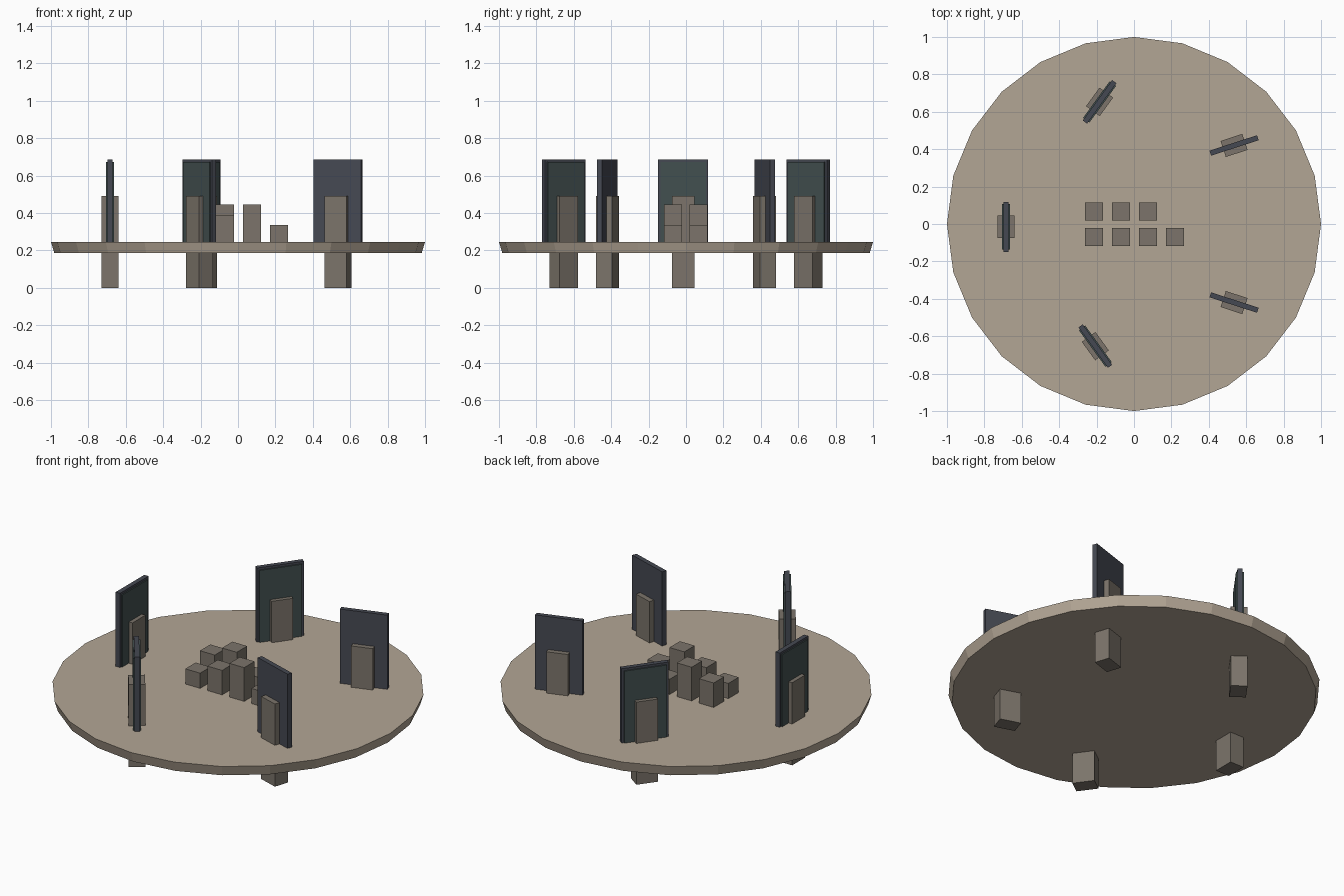
import bpy
from math import radians

if "Cube" in bpy.data.objects:
    bpy.data.objects.remove(bpy.data.objects["Cube"])


def material(name, rgb):
    m = bpy.data.materials.new(name)
    m.diffuse_color = (*rgb, 1)
    m.use_nodes = True
    m.node_tree.nodes["Principled BSDF"].inputs["Base Color"].default_value = m.diffuse_color
    return m


SAND = material("sand", (0.45, 0.38, 0.30))
STONE = material("stone", (0.20, 0.175, 0.145))
SLATE = material("slate", (0.06, 0.066, 0.085))
TEAL = material("teal", (0.055, 0.08, 0.08))


def box(name, x, y, size, z0, z1, mat, turn=0):
    """Upright box: size = (length, thickness), length turned from +x."""
    bpy.ops.mesh.primitive_cube_add(size=1, location=(x, y, (z0 + z1) / 2),
                                    rotation=(0, 0, radians(turn)))
    ob = bpy.context.object
    ob.name = name
    ob.scale = (size[0], size[1], z1 - z0)
    ob.data.materials.append(mat)
    return ob


# Round platform with 24 sides, slightly narrower underneath
bpy.ops.mesh.primitive_cone_add(vertices=24, radius1=0.982, radius2=1.0,
                                depth=0.06, location=(0, 0, 0.215))
platform = bpy.context.object
platform.name = "platform"
platform.data.materials.append(SAND)

# Ring of upright panels, each held by a post that passes through the platform
stations = [  # x, y, turn, has screens
    (-0.684, -0.015, 90, True),
    (-0.184, 0.653, 54, True),
    (0.535, 0.42, 18, False),
    (0.535, -0.42, -18, False),
    (-0.207, -0.653, -54, True),
]
for i, (x, y, turn, screens) in enumerate(stations, 1):
    box(f"post_{i}", x, y, (0.122, 0.09), 0, 0.49, STONE, turn)
    box(f"panel_{i}", x, y, (0.267, 0.028), 0.24, 0.685, SLATE, turn)
    if screens:
        box(f"screen_{i}", x, y, (0.242, 0.042), 0.24, 0.672, TEAL, turn)

# Central cluster of blocks in two rows of stepped heights
rows = {-0.07: (0.335, 0.39, 0.445, 0.335), 0.067: (0.39, 0.445, 0.335)}
for r, (y, tops) in enumerate(rows.items(), 1):
    for c, top in enumerate(tops):
        box(f"block_{r}_{c + 1}", -0.214 + 0.1445 * c, y, (0.097, 0.097),
            0.24, top, STONE)
